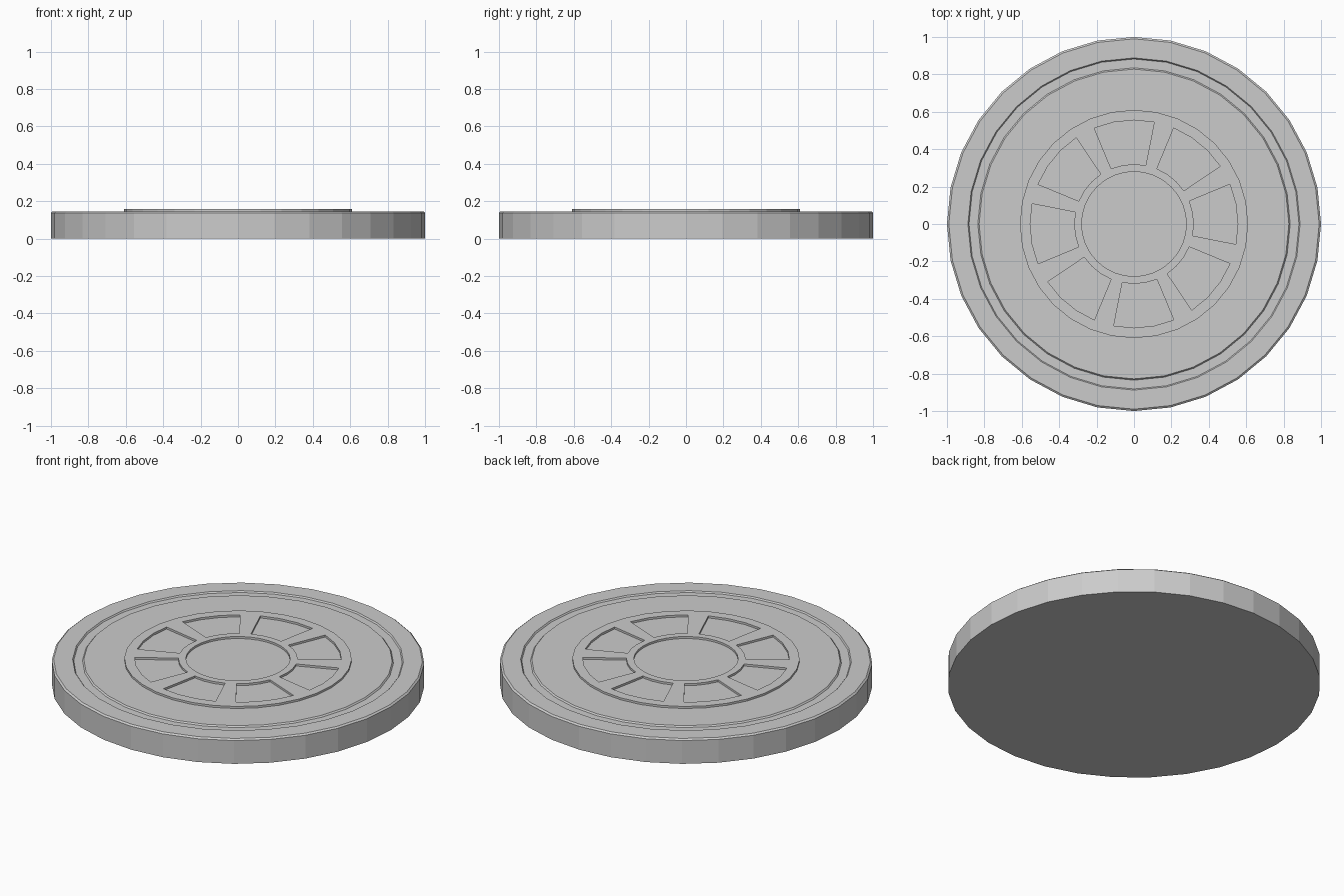
import bpy, bmesh, math

if "Cube" in bpy.data.objects:
    bpy.data.objects.remove(bpy.data.objects["Cube"])

N = 32
TOP, RAISE = 0.146, 0.012

# Profile from rim base to centre: (radius, height)
profile = [
    (1.0, 0.0), (1.0, 0.138), (0.99, TOP),                               # rim with chamfer
    (0.888, TOP), (0.882, 0.138), (0.835, 0.138), (0.828, TOP),          # shallow groove
    (0.61, TOP), (0.555, TOP), (0.32, TOP), (0.28, TOP),                 # ring bands
]

bm = bmesh.new()
rings = [[bm.verts.new((r * math.cos(2 * math.pi * i / N),
                        r * math.sin(2 * math.pi * i / N), z)) for i in range(N)]
         for r, z in profile]

# Turned body; collect the cells that belong to the raised spoked ring
raised = []
for b in range(len(rings) - 1):
    outer, inner = rings[b], rings[b + 1]
    for i in range(N):
        j = (i + 1) % N
        face = bm.faces.new((outer[i], outer[j], inner[j], inner[i]))
        is_spoke = b == 8 and i % 4 == 2
        if b in (7, 9) or is_spoke:
            raised.append(face)
bm.faces.new(rings[-1])             # centre
bm.faces.new(rings[0][::-1])        # underside

# Lift the spoked ring, leaving eight wedge pockets and a round centre recess
result = bmesh.ops.extrude_face_region(bm, geom=raised)
bmesh.ops.translate(bm, vec=(0, 0, RAISE),
                    verts=[g for g in result["geom"] if isinstance(g, bmesh.types.BMVert)])
leftover = [f for f in raised if f.is_valid]
if leftover:
    bmesh.ops.delete(bm, geom=leftover, context='FACES')
bmesh.ops.recalc_face_normals(bm, faces=bm.faces)

mesh = bpy.data.meshes.new("round_cover")
bm.to_mesh(mesh)
bm.free()
bpy.context.collection.objects.link(bpy.data.objects.new("round_cover", mesh))
